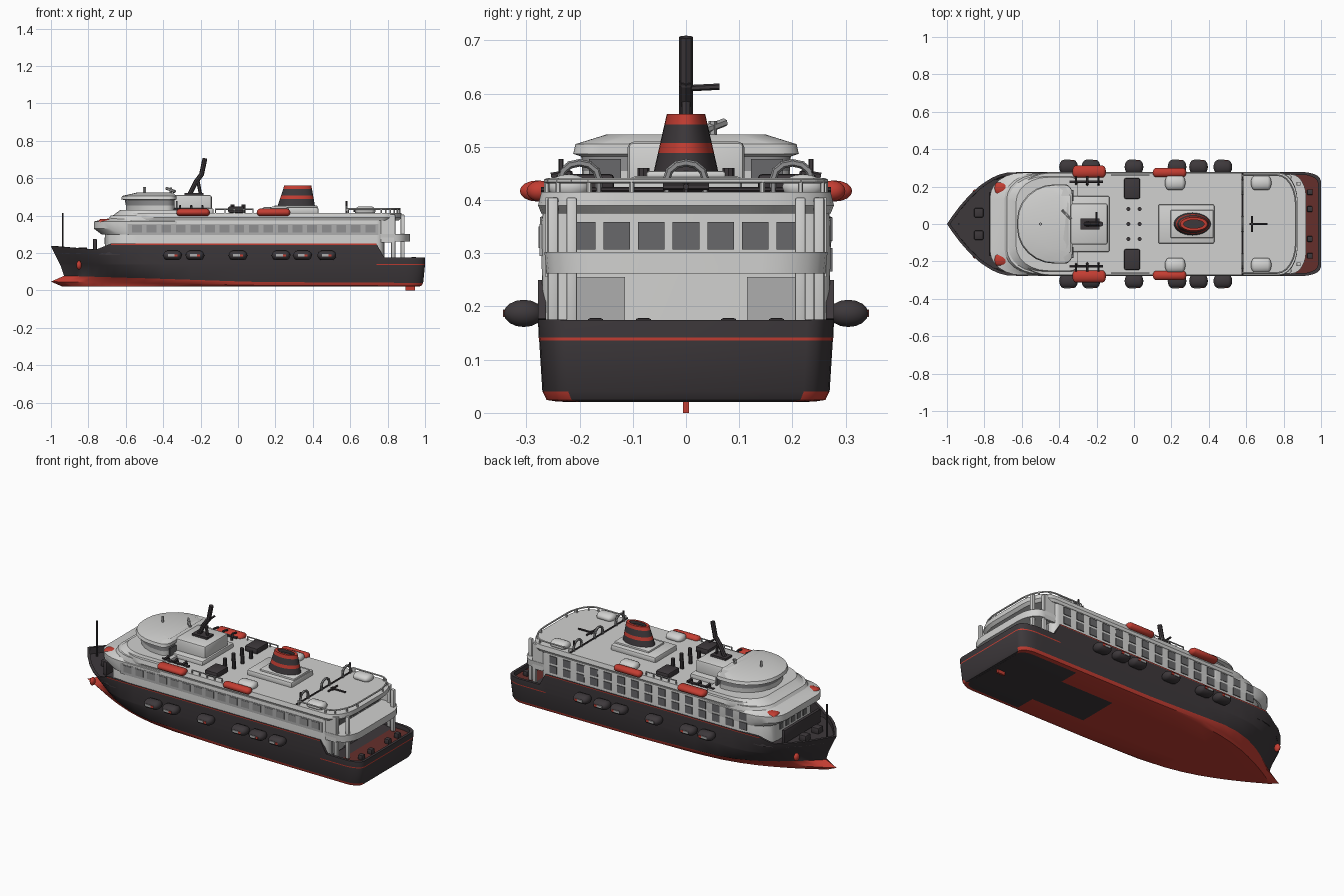
import bpy, bmesh, math
from mathutils import Matrix, Vector

if "Cube" in bpy.data.objects:
    bpy.data.objects.remove(bpy.data.objects["Cube"])

COLS = {"white_paint": (.64, .64, .63), "charcoal": (.047, .04, .044), "signal_red": (.55, .047, .032),
        "dark_red": (.13, .028, .024), "pale_grey": (.42, .42, .42), "mid_grey": (.28, .28, .285),
        "window_grey": (.14, .14, .145)}
MATS = []
for n, c in COLS.items():
    m = bpy.data.materials.new(n)
    m.diffuse_color = (*c, 1)
    m.use_nodes = True
    m.node_tree.nodes["Principled BSDF"].inputs["Base Color"].default_value = m.diffuse_color
    MATS.append(m)
WHITE, DARK, RED, DRED, PALE, MID, WIN = range(7)


def finish(bm, name, mat=None, smooth=True):
    bmesh.ops.recalc_face_normals(bm, faces=bm.faces)
    me = bpy.data.meshes.new(name)
    for m in (MATS if mat is None else [MATS[mat]]):
        me.materials.append(m)
    bm.to_mesh(me)
    bm.free()
    ob = bpy.data.objects.new(name, me)
    bpy.context.collection.objects.link(ob)
    if smooth:
        bpy.ops.object.select_all(action='DESELECT')
        ob.select_set(True)
        bpy.context.view_layer.objects.active = ob
        bpy.ops.object.shade_smooth_by_angle(angle=math.radians(35))
    return ob


def boxes(name, items, mat, bevel=0):
    """items: (x, y, z centre, sx, sy, sz)"""
    bm = bmesh.new()
    for x, y, z, sx, sy, sz in items:
        bmesh.ops.create_cube(bm, size=1, matrix=Matrix.Translation((x, y, z)) @ Matrix.Diagonal((sx, sy, sz, 1)))
    if bevel:
        bmesh.ops.bevel(bm, geom=bm.edges[:], offset=bevel, segments=2, affect='EDGES', profile=.5)
    return finish(bm, name, mat, bool(bevel))


def rods(name, segs, r, mat, n=6):
    """Round bars between pairs of points."""
    bm = bmesh.new()
    for a, b in segs:
        a, b = Vector(a), Vector(b)
        q = (b - a).to_track_quat('Z', 'Y').to_matrix().to_4x4()
        bmesh.ops.create_cone(bm, cap_ends=True, segments=n, radius1=r, radius2=r, depth=(b - a).length + r,
                              matrix=Matrix.Translation((a + b) / 2) @ q)
    return finish(bm, name, mat)


def path(pts):
    return list(zip(pts[:-1], pts[1:]))


def capsules(name, items, mat):
    """items: (x, y, z centre, half length, ry, rz), long along x"""
    bm = bmesh.new()
    for x, y, z, h, ry, rz in items:
        rot = Matrix.Rotation(math.pi / 2, 4, 'Y')
        vs = bmesh.ops.create_uvsphere(bm, u_segments=16, v_segments=9, radius=1, matrix=rot)["verts"]
        for v in vs:
            s = math.copysign(1, v.co.x)
            cap = min(ry, rz, h)
            v.co = (x + v.co.x * cap + s * (h - cap), y + v.co.y * ry, z + v.co.z * rz)
    return finish(bm, name, mat)


def outline(x0, x1, w, front, aft, n=7):
    """Plan shape with elliptical front and aft corners (rx, ry)."""
    angs = [i / (n - 1) * math.pi / 2 for i in range(n)]
    half = [(x0 + front[0] * (1 - math.sin(a)), w - front[1] * (1 - math.cos(a))) for a in reversed(angs)]
    half += [(x1 - aft[0] * (1 - math.sin(a)), w - aft[1] * (1 - math.cos(a))) for a in angs]
    return half + [(x, -y) for x, y in reversed(half)]


def loft(name, levels, mats):
    """levels: (outline, z); mats: one index per band, the last also caps the top."""
    bm = bmesh.new()
    rings = [[bm.verts.new((x, y, z)) for x, y in o] for o, z in levels]
    for a, b, m in zip(rings[:-1], rings[1:], mats):
        for i in range(len(a)):
            j = (i + 1) % len(a)
            bm.faces.new((a[i], a[j], b[j], b[i])).material_index = m
    bm.faces.new(rings[0]).material_index = mats[0]
    bm.faces.new(rings[-1]).material_index = mats[-1]
    bmesh.ops.remove_doubles(bm, verts=bm.verts, dist=1e-5)
    return finish(bm, name)


def lerp(tab, x):
    for (a, za), (b, zb) in zip(tab[:-1], tab[1:]):
        if x <= b:
            return za + (zb - za) * (x - a) / (b - a)
    return tab[-1][1]


# Hull with bulwark and decks, lofted through stations
XS = [-1, -.97, -.93, -.88, -.82, -.76, -.72, -.68, -.6, -.5, -.4, -.25, 0, .12, .25, .4, .6, .74, .78,
      .85, .9, .93, .96, .98, .993, 1]
bm, cache = bmesh.new(), {}


def vert(x, y, z):
    k = (round(x, 4), round(y, 4), round(z, 4))
    if k not in cache:
        cache[k] = bm.verts.new(k)
    return cache[k]


def section(x, side):
    top = lerp([(-1, .238), (-.76, .218), (-.68, .25), (.74, .25), (.78, .177), (1, .175)], x)
    deck = lerp([(-1, .2), (-.7, .19), (.74, .19), (.78, .15), (1, .15)], x)
    zw = lerp([(-1, .078), (-.5, .065), (.1, .045), (1, .04)], x)
    rows = [(.06, .03, 0, .75, 2, .02), (.06, .03, .12, .75, 1.7, .02), (.06, .03, .24, .75, 1.7, .021),
            (0, .02, .262, .75, 1.5, zw * .6), (.07, .01, .27, .62, 1.7, zw), (.05, 0, .276, .5, 2, .136),
            (.047, 0, .277, .49, 2, .142), (.002, 0, .278, .36, 2, top - .006), (0, 0, .278, .36, 2, top),
            (.018, .015, .263, .36, 2, top), (.018, .015, .263, .36, 2, deck), (.018, .015, 0, .36, 2, deck)]
    out = []
    for db, ds, w, L, p, z in rows:
        f = 1 - (1 - min(1, (x + 1) / L)) ** p
        t = min(1, (1 - x) / .1)
        f *= .82 + .18 * math.sqrt(1 - (1 - t) ** 2)
        px = x + db * max(0, 1 - (x + 1) / .45) - ds * max(0, 1 - (1 - x) / .1)
        out.append(vert(px, side * w * f, z))
    return out


def face(vs, m):
    vs = list(dict.fromkeys(vs))
    if len(vs) > 2 and not bm.faces.get(vs):
        bm.faces.new(vs).material_index = m


for side in (-1, 1):
    secs = [section(x, side) for x in XS]
    for i in range(len(XS) - 1):
        xm = (XS[i] + XS[i + 1]) / 2
        rule = {0: RED if xm < .25 else DARK, 1: RED if xm < .6 else DARK, 2: RED, 3: RED,
                5: RED if xm > .73 else DARK, 7: RED if -.7 < xm < .75 else DARK,
                10: DRED if xm > .84 else DARK}
        for r in range(11):
            face((secs[i][r], secs[i + 1][r], secs[i + 1][r + 1], secs[i][r + 1]), rule.get(r, DARK))
L, R = section(1, -1), section(1, 1)
for r in range(1, 10):
    face((L[r], R[r], R[r + 1], L[r + 1]), RED if r == 5 else DARK)
finish(bm, "hull")
boxes("rudder", [(.92, 0, .014, .05, .012, .028)], RED)

# Passenger house, overhanging forward deck and terraces
F, A = (.17, .13), (.04, .04)
loft("main_house", [(outline(-.71, .78, .27, F, A), .16), (outline(-.71, .78, .272, F, A), .36),
                    (outline(-.68, .78, .265, F, A), .40)], [WHITE, WHITE])
loft("forward_overhang", [(outline(-.73, -.3, .271, F, A), .30), (outline(-.77, -.3, .274, F, A), .33),
                          (outline(-.77, -.3, .274, F, A), .368), (outline(-.755, -.3, .266, F, A), .372),
                          (outline(-.69, -.3, .262, F, A), .385), (outline(-.63, -.3, .25, F, A), .43)],
     [WHITE] * 5)
loft("top_deck", [(outline(-.62, .86, .272, F, (.1, .16)), .375), (outline(-.62, .875, .278, F, (.1, .16)), .39),
                  (outline(-.62, .875, .272, F, (.1, .16)), .415)], [WHITE, WHITE])
loft("middle_aft_deck", [(outline(.6, .92, .262, A, (.08, .12)), .262),
                         (outline(.6, .92, .266, A, (.08, .12)), .302)], [WHITE, WHITE])
boxes("aft_pillars", [(x, s * y, .28, .022, .02, .25) for s in (-1, 1) for x, y in ((.83, .25), (.88, .215))],
      WHITE, .004)
boxes("aft_side_screens", [(.8, s * .258, .33, .07, .012, .15) for s in (-1, 1)], WHITE)

# Windows
boxes("port_windows", [(-.57 + i * .09, .2725, z, .048, .006, .044) for i in range(15) for z in (.288, .345)], WIN)
boxes("starboard_band", [(.08, -.272, .325, 1.34, .006, .06)], PALE)
boxes("starboard_windows", [(-.54 + i * .078, -.2735, .33, .052, .008, .04) for i in range(17)], MID)
boxes("aft_windows", [(.781, -.195 + i * .065, .333, .006, .05, .052) for i in range(7)], WIN)
boxes("aft_lower_panels", [(.781, s * .17, .205, .006, .11, .1) for s in (-1, 1)], PALE)
boxes("forward_windows", [(-.711, -.11 + i * .055, .265, .006, .034, .035) for i in range(5)], WIN)

# Bridge with window band and domed roof, mast house
BF, BA = (.2, .19), (.04, .05)
loft("bridge", [(outline(-.6, -.34, .195, BF, BA), .40), (outline(-.6, -.34, .195, BF, BA), .455),
                (outline(-.605, -.34, .197, BF, BA), .482), (outline(-.625, -.33, .212, BF, BA), .487),
                (outline(-.62, -.33, .208, BF, BA), .505), (outline(-.54, -.35, .15, (.2, .14), BA), .523)],
     [WHITE, MID, WHITE, WHITE, WHITE])
boxes("mast_house", [(-.25, 0, .455, .22, .22, .11)], WHITE, .012)
boxes("mast_house_base", [(-.25, 0, .42, .24, .3, .04)], WHITE, .01)
boxes("mast_plinth", [(-.235, 0, .512, .1, .06, .02)], DARK)
boxes("bridge_aft_windows", [(-.328, s * .152, .452, .008, .06, .05) for s in (-1, 1)], WIN)

# Mast, leaning aft, with side arm
rods("mast", path([(-.26, 0, .51), (-.225, 0, .58), (-.195, 0, .62), (-.178, 0, .7)]), .013, DARK, 8)
rods("mast_stay", path([(-.2, 0, .51), (-.215, 0, .59)]), .009, DARK)
rods("mast_arm", [((-.2, 0, .61), (-.2, .06, .613))], .006, DARK)
rods("bridge_aerials", [((-.5, 0, .51), (-.5, 0, .55)), ((-.36, .05, .51), (-.36, .05, .545)),
                        ((-.34, .03, .53), (-.38, .07, .545))], .008, PALE)

# Funnel with red bands on its house
boxes("funnel_house", [(.28, 0, .425, .3, .21, .04)], WHITE, .01)
boxes("funnel_plinth", [(.31, 0, .447, .23, .15, .016)], WHITE, .006)


def oval(cx, rx, ry):
    return [(cx + rx * math.cos(i * math.pi / 14), ry * math.sin(i * math.pi / 14)) for i in range(28)]


fun = []
for z in (.43, .488, .507, .542, .562):
    t = (z - .43) / .132
    fun.append((oval(.31 + .01 * t, .105 - .033 * t, .066 - .03 * t), z))
fun += [(oval(.32, .055, .022), .562), (oval(.32, .055, .022), .545)]
loft("funnel", fun, [DARK, RED, DARK, RED, RED, DARK])

# Lifeboats and davits
boats = [(x, s * y, .417, .09, ry, .02) for s in (-1, 1) for x, y, ry in ((-.24, .28, .033), (.19, .275, .025))]
capsules("lifeboats", boats, RED)
rods("lifeboat_davits", [e for s in (-1, 1) for x in (-.31, -.25, -.19) for e in
                         path([(x, s * .21, .41), (x, s * .22, .45), (x, s * .25, .445)])], .007, DARK)
rods("davit_rails", [((-.34, s * .225, .43), (-.17, s * .225, .43)) for s in (-1, 1)], .008, DARK)
capsules("covered_stores", [(x, s * .22, .425, .055, .04, .024) for s in (-1, 1) for x in (.22, .68)], WHITE)

# Hull side fenders with light face plates
FX = (-.35, -.23, 0, .23, .345, .475)
capsules("side_fenders", [(x, s * .305, .187, .05, .038, .026) for s in (-1, 1) for x in FX], DARK)
boxes("fender_plates", [(x - .008, s * .341, .187, .035, .006, .014) for s in (-1, 1) for x in FX], PALE)
boxes("fender_red_marks", [(x + .018, s * .34, .187, .016, .006, .012) for s in (-1, 1) for x in FX], RED)

# Top deck fittings
boxes("deck_lockers", [(-.01, s * .19, .432, .085, .11, .034) for s in (-1, 1)], DARK, .008)
rods("deck_vents", [((x, y, .41), (x, y, .455)) for x in (-.03, .03) for y in (-.08, 0, .08)], .011, DARK, 8)
arch = []
for y in (-.2, 0, .2):
    arch += path([(.58, y + .036 * math.cos(a * math.pi / 6), .44 + .03 * math.sin(a * math.pi / 6))
                  for a in range(7)])
    arch += [((.58, y + s * .036, .41), (.58, y + s * .036, .44)) for s in (-1, 1)]
rods("aft_arches", arch, .007, MID)
rods("aft_cross_rail", [((.58, -.27, .42), (.58, .27, .42))] +
     [((.58, s * .235, .41), (.58, s * .235, .475)) for s in (-1, 1)], .005, DARK)
rods("deck_crane", [((.62, 0, .425), (.71, 0, .425)), ((.63, -.04, .425), (.63, .04, .425)),
                    ((.63, 0, .41), (.63, 0, .43))], .006, DARK)

# Railings round the aft end and sides of the top deck
edge = [p for p in outline(.58, .865, .262, (.01, .01), (.1, .16)) if p[0] > .59 or abs(p[1]) > .255]
rail = [(x, y, .436) for x, y in edge]
rods("aft_railing", path(rail) + [((x, y, .41), (x, y, .436)) for x, y in edge[::2]], .005, WHITE)
rods("side_railings", [((-.12, s * .262, .435), (.08, s * .262, .435)) for s in (-1, 1)] +
     [((-.12 + i * .05, s * .262, .41), (-.12 + i * .05, s * .262, .435)) for s in (-1, 1) for i in range(5)],
     .004, PALE)

# Bow fittings
rods("bow_staff", [((-.937, 0, .2), (-.937, 0, .41))], .005, DARK)
boxes("bow_breakwater", [(-.765, 0, .235, .02, .34, .08)], DARK, .004)
boxes("bow_winches", [(-.83, s * .06, .21, .05, .05, .04) for s in (-1, 1)], DARK, .008)
capsules("forward_deck_floats", [(-.71, s * .19, .366, .036, .034, .016) for s in (-1, 1)], RED)
capsules("anchors", [(-.85, s * .165, .135, .014, .02, .024) for s in (-1, 1)], RED)
# Aft mooring deck fittings
boxes("aft_bollards", [(.94, s * y, .163, .03, .03, .03) for s in (-1, 1) for y in (.08, .17)], DARK, .005)
